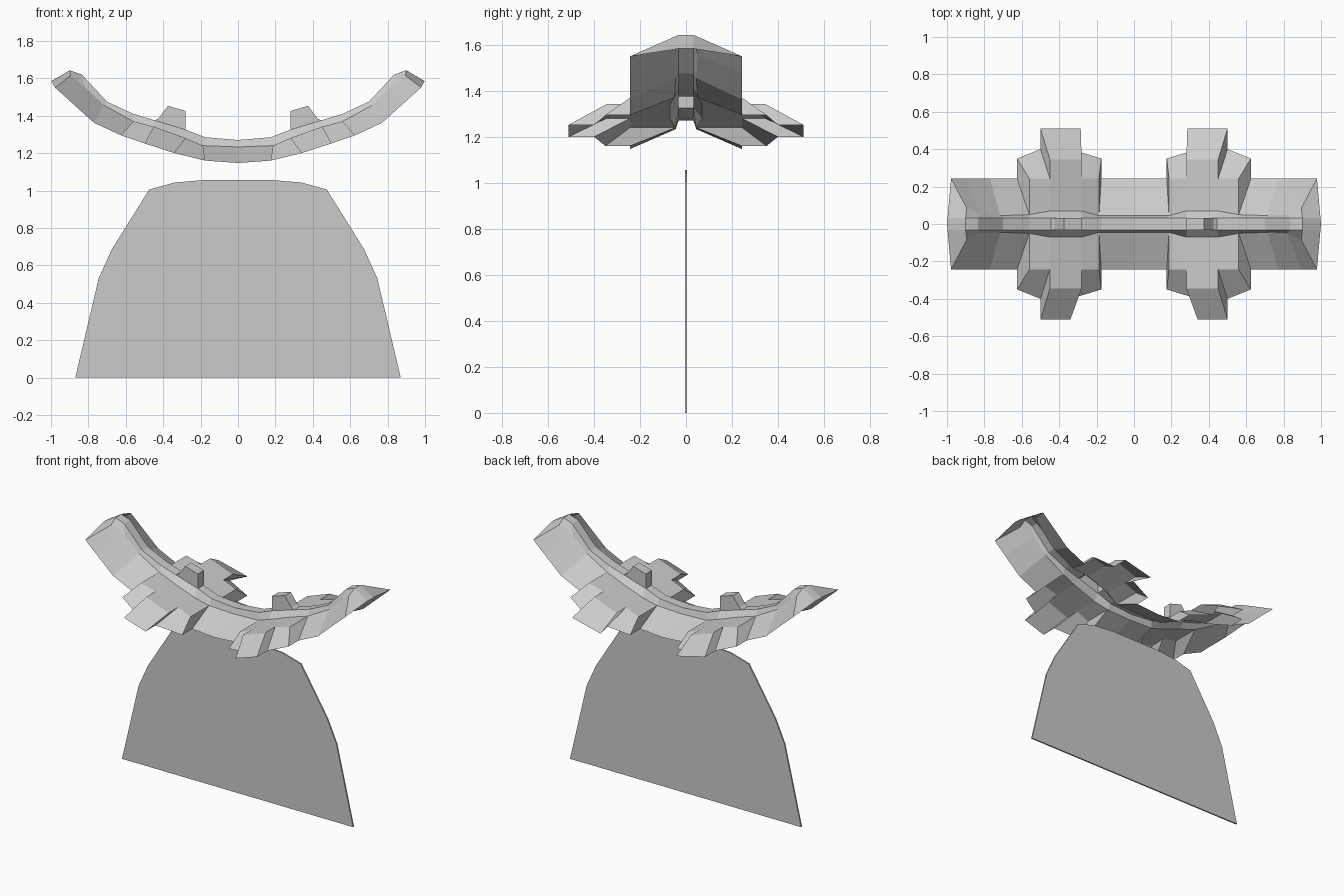
import bpy, bmesh

if "Cube" in bpy.data.objects:
    bpy.data.objects.remove(bpy.data.objects["Cube"])


def finish(bm, name):
    bmesh.ops.remove_doubles(bm, verts=bm.verts, dist=0.0005)
    bmesh.ops.recalc_face_normals(bm, faces=bm.faces)
    mesh = bpy.data.meshes.new(name)
    bm.to_mesh(mesh)
    bm.free()
    obj = bpy.data.objects.new(name, mesh)
    bpy.context.collection.objects.link(obj)


# Stations along the curved roof (x, z): eave line, shoulder line, ridge line
EAVE = [(0, 1.147), (.175, 1.16), (.34, 1.20), (.5, 1.252), (.625, 1.295), (.77, 1.362), (.895, 1.475), (.978, 1.55)]
SHOULDER = [(0, 1.233), (.187, 1.24), (.28, 1.28), (.45, 1.342), (.56, 1.37), (.715, 1.455), (.82, 1.555), (.895, 1.615)]
RIDGE = [(0, 1.27), (.175, 1.285), (.28, 1.325), (.445, 1.375), (.56, 1.41), (.70, 1.475), (.835, 1.62), (.90, 1.643)]
SHOULDER_Y = [.045, .045, .07, .07, .05, .045, .05, .085]
RIDGE_Y = .032
BUMP = [(.28, 1.325), (.28, 1.425), (.375, 1.453), (.425, 1.385), (.445, 1.375)]
EAVE_Y, WING_Y, WING_MID_Y, TIP_Y, TIP_TOP_Y = .243, .35, .40, .51, .345


def build_roof():
    bm = bmesh.new()
    for sx in (1, -1):
        for sy in (1, -1):
            def face(*pts):
                bm.faces.new([bm.verts.new((sx * x, sy * y, z)) for x, y, z in pts])

            def at(line, i, y):
                return (line[i][0], y, line[i][1])

            def e(i, y=EAVE_Y):
                return at(EAVE, i, y)

            def s(i, y=None):
                return at(SHOULDER, i, SHOULDER_Y[i] if y is None else y)

            def r(i, y=RIDGE_Y):
                return at(RIDGE, i, y)

            # ridge sides, ridge top and main slopes
            for i in range(7):
                face(s(i), s(i + 1), r(i + 1), r(i))
                if i != 2:
                    face(r(i), r(i + 1), r(i + 1, 0), r(i, 0))
                if i not in (1, 2, 3):
                    face(e(i), e(i + 1), s(i + 1), s(i))

            # hollow block standing on the ridge
            for (x0, z0), (x1, z1) in zip(BUMP, BUMP[1:]):
                face((x0, RIDGE_Y, z0), (x1, RIDGE_Y, z1), (x1, 0, z1), (x0, 0, z0))
            face(*[(x, RIDGE_Y, z) for x, z in BUMP])

            # end cap sloping out from the ridge tip
            out, mid = (.997, RIDGE_Y, 1.583), (1, 0, 1.583)
            face(r(7), s(7), e(7), out)
            face(r(7), out, mid, r(7, 0))

            # side wing: plateau, flanks and stepped tip
            wing_y = [0, WING_Y, WING_MID_Y, WING_MID_Y, WING_Y]
            for i in (1, 2, 3):
                face(s(i), s(i + 1), s(i + 1, EAVE_Y), s(i, EAVE_Y))
                if i != 2:
                    face(s(i, EAVE_Y), s(i + 1, EAVE_Y), e(i + 1, wing_y[i + 1]), e(i, wing_y[i]))
            for i in (1, 4):
                face(s(i), s(i, EAVE_Y), e(i, WING_Y), e(i))
            tip = {2: e(2, TIP_Y) if sy < 0 else (.285, TIP_Y, 1.2), 3: e(3, TIP_Y)}
            for i in (2, 3):
                face(s(i, EAVE_Y), s(i, TIP_TOP_Y), tip[i], e(i, WING_MID_Y))
            face(s(2, EAVE_Y), s(3, EAVE_Y), s(3, TIP_TOP_Y), s(2, TIP_TOP_Y))
            face(s(2, TIP_TOP_Y), s(3, TIP_TOP_Y), tip[3], tip[2])
    finish(bm, "roof_canopy")


def build_panel():
    half = [(.87, 0), (.745, .53), (.675, .685), (.475, 1.005), (.34, 1.043), (.18, 1.056)]
    outline = half + [(-x, z) for x, z in reversed(half)]
    bm = bmesh.new()
    f = bm.faces.new([bm.verts.new((x, -.005, z)) for x, z in outline])
    ext = bmesh.ops.extrude_face_region(bm, geom=[f])
    for v in ext["geom"]:
        if isinstance(v, bmesh.types.BMVert):
            v.co.y = .005
    # keep both sides closed
    if not any(all(abs(v.co.y + .005) < 1e-5 for v in g.verts) for g in bm.faces):
        bm.faces.new([v for v in bm.verts if v.co.y < 0])
    finish(bm, "lower_panel")


build_roof()
build_panel()
